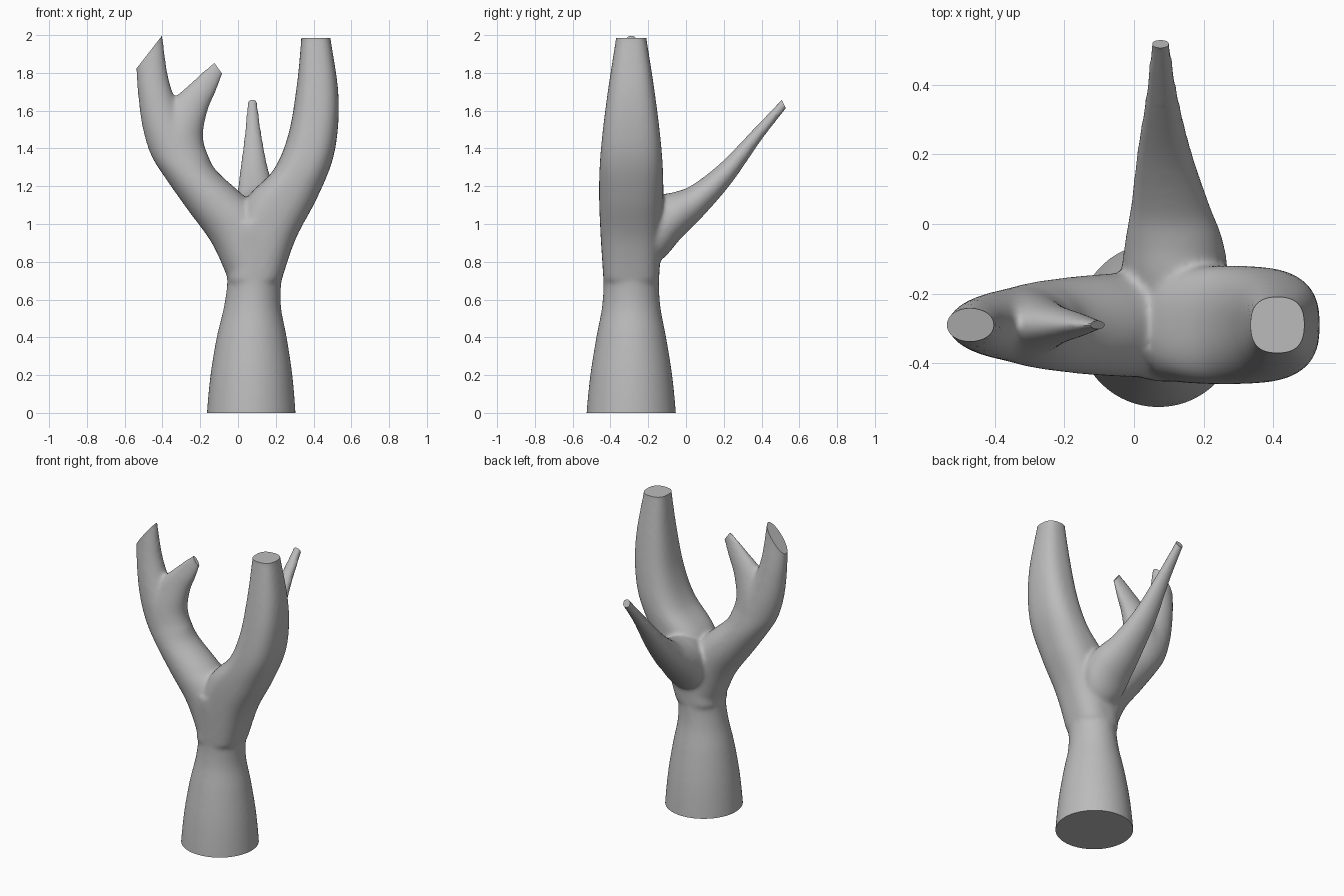
import bpy, bmesh, math
from mathutils import Vector

cube = bpy.data.objects.get("Cube")
if cube:
    bpy.data.objects.remove(cube, do_unlink=True)

SIDES = 40
AXIS_Y = -0.29
bm = bmesh.new()


def spline(keys, steps=8):
    """Catmull-Rom interpolation through tuples of numbers."""
    out = []
    for i in range(len(keys) - 1):
        a, b = keys[max(i - 1, 0)], keys[i]
        c, d = keys[i + 1], keys[min(i + 2, len(keys) - 1)]
        for s in range(steps):
            t = s / steps
            out.append([0.5 * (2 * q + (r - p) * t + (2 * p - 5 * q + 4 * r - w) * t * t
                               + (3 * q - p - 3 * r + w) * t ** 3)
                        for p, q, r, w in zip(a, b, c, d)])
    return out + [list(keys[-1])]


def limb(keys, to_world, power=2.0, extend=0.06):
    """Loft through rings given as edge point, edge point, half thickness, side offset."""
    rings = []
    for u1, v1, u2, v2, half, off in spline(keys):
        mid = Vector(((u1 + u2) / 2, (v1 + v2) / 2))
        arm = Vector(((u2 - u1) / 2, (v2 - v1) / 2))
        rings.append((mid, arm, half, off))
    # run past the end so that the tip can be cut flat
    step = (rings[-1][0] - rings[-2][0]).normalized() * extend
    rings.append((rings[-1][0] + step,) + rings[-1][1:])
    loops = []
    for mid, arm, half, off in rings:
        loop = []
        for k in range(SIDES):
            a = math.tau * k / SIDES
            c, s = (math.copysign(abs(f(a)) ** (2 / power), f(a)) for f in (math.cos, math.sin))
            p = mid + arm * c
            loop.append(bm.verts.new(to_world(p.x, p.y, off + half * s)))
        loops.append(loop)
    for lo, hi in zip(loops, loops[1:]):
        for k in range(SIDES):
            n = (k + 1) % SIDES
            bm.faces.new((lo[k], lo[n], hi[n], hi[k]))
    bm.faces.new(loops[0][::-1])
    bm.faces.new(loops[-1])


def front_plane(u, v, w):
    return (u, AXIS_Y + w, v)


def side_plane(u, v, w):
    return (w, u, v)


# trunk with flared foot
limb([(-.165, -.06, .305, -.06, .237, 0), (-.165, 0, .305, 0, .237, 0),
      (-.146, .2, .288, .2, .217, 0), (-.113, .4, .258, .4, .185, 0),
      (-.075, .56, .228, .56, .155, 0), (-.057, .7, .23, .7, .147, 0),
      (-.07, .82, .25, .82, .155, 0), (-.1, .95, .28, .95, .163, 0)], front_plane)
# thick left limb
limb([(-.057, .7, .23, .7, .147, 0), (-.03, .95, .305, .92, .162, 0),
      (.05, 1.14, .415, 1.13, .17, 0), (.19, 1.29, .498, 1.33, .167, 0),
      (.268, 1.48, .53, 1.52, .15, 0), (.312, 1.74, .529, 1.72, .12, 0),
      (.335, 1.98, .49, 1.98, .081, 0)], front_plane, 2.6)
# right limb running into the outer prong
limb([(-.057, .72, .23, .7, .147, 0), (-.14, .9, .14, 1.04, .15, 0),
      (-.27, 1.08, .02, 1.16, .143, 0), (-.39, 1.25, -.12, 1.29, .127, 0),
      (-.463, 1.37, -.18, 1.41, .11, 0), (-.507, 1.52, -.29, 1.57, .092, 0),
      (-.53, 1.69, -.365, 1.76, .072, 0), (-.54, 1.82, -.4, 2.0, .048, 0)], front_plane)
# inner twig
limb([(-.42, 1.3, -.15, 1.33, .115, 0), (-.46, 1.47, -.185, 1.46, .1, 0),
      (-.37, 1.63, -.16, 1.6, .065, 0), (-.23, 1.765, -.115, 1.705, .036, 0),
      (-.13, 1.86, -.08, 1.79, .012, 0)], front_plane)
# back branch
limb([(-.3, .72, -.3, 1.1, .12, .1), (-.13, .81, -.16, 1.15, .15, .115),
      (-.03, .92, -.06, 1.17, .14, .115), (.08, 1.03, .03, 1.205, .113, .104),
      (.24, 1.215, .18, 1.32, .078, .087), (.4, 1.445, .35, 1.495, .046, .08),
      (.53, 1.61, .505, 1.66, .028, .076)], side_plane)

bmesh.ops.recalc_face_normals(bm, faces=bm.faces)
mesh = bpy.data.meshes.new("forked_branch")
bm.to_mesh(mesh)
bm.free()
tree = bpy.data.objects.new("forked_branch", mesh)
bpy.context.collection.objects.link(tree)

# fuse the limbs and soften the crotches
remesh = tree.modifiers.new("Fuse", "REMESH")
remesh.mode = "VOXEL"
remesh.voxel_size = 0.011
soften = tree.modifiers.new("Soften", "SMOOTH")
soften.factor = 0.5
soften.iterations = 14
fused = bpy.data.meshes.new_from_object(
    tree.evaluated_get(bpy.context.evaluated_depsgraph_get()))
tree.modifiers.clear()
tree.data = fused

# flat cuts: foot, left limb, outer prong, inner twig, back branch
cuts = [((0, 0, 0), (0, 0, -1), lambda p: p.z < .1),
        ((0, 0, 1.985), (0, 0, 1), lambda p: p.x > .2),
        ((-.4, 0, 2), (-.18, 0, .14), lambda p: p.x < -.3 and p.z > 1.7),
        ((-.13, 0, 1.86), (.07, 0, .05), lambda p: -.25 < p.x < .05 and p.z > 1.68 and p.y < 0),
        ((0, .53, 1.61), (0, .05, .025), lambda p: p.y > .35)]
bm = bmesh.new()
bm.from_mesh(fused)
for point, normal, inside in cuts:
    faces = [f for f in bm.faces if inside(f.calc_center_median())]
    edges = {e for f in faces for e in f.edges}
    verts = {v for f in faces for v in f.verts}
    bmesh.ops.bisect_plane(bm, geom=list(verts) + list(edges) + faces, plane_co=point,
                           plane_no=normal, clear_outer=True)
    rim = [e for e in bm.edges if e.is_boundary]
    bmesh.ops.holes_fill(bm, edges=rim, sides=0)
bmesh.ops.recalc_face_normals(bm, faces=bm.faces)
bm.to_mesh(fused)
bm.free()

# plain grey
grey = bpy.data.materials.new("plain_grey")
grey.use_nodes = True
color = (0.5, 0.5, 0.5, 1)
grey.diffuse_color = color
grey.node_tree.nodes["Principled BSDF"].inputs["Base Color"].default_value = color
tree.data.materials.clear()
tree.data.materials.append(grey)

bpy.ops.object.select_all(action="DESELECT")
tree.select_set(True)
bpy.context.view_layer.objects.active = tree
bpy.ops.object.shade_smooth_by_angle(angle=math.radians(40))
